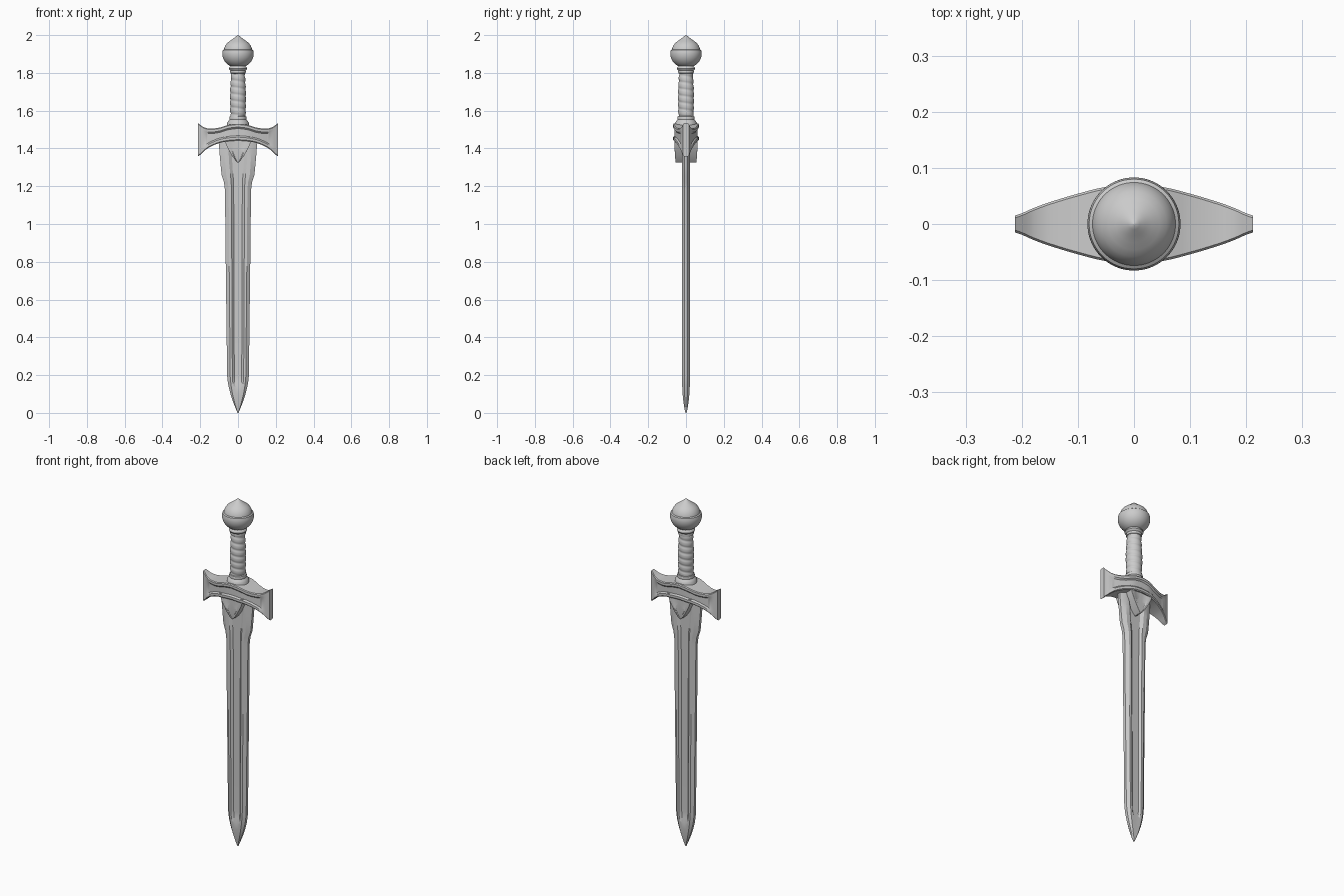
import bpy, bmesh
from math import sin, cos, pi, radians

if "Cube" in bpy.data.objects:
    bpy.data.objects.remove(bpy.data.objects["Cube"])


def interp(table, t):
    """Row values of a table keyed by its first column, at t (smooth spline)."""
    for i in range(len(table) - 1):
        a, b = table[i], table[i + 1]
        if t <= b[0] or i == len(table) - 2:
            p, n = table[max(i - 1, 0)], table[min(i + 2, len(table) - 1)]
            h = b[0] - a[0]
            u = max(0, min(1, (t - a[0]) / h))
            out = []
            for k in range(1, len(a)):
                ma = (b[k] - p[k]) / (b[0] - p[0]) * h
                mb = (n[k] - a[k]) / (n[0] - a[0]) * h
                out.append((2*u**3 - 3*u*u + 1) * a[k] + (u**3 - 2*u*u + u) * ma
                           + (3*u*u - 2*u**3) * b[k] + (u**3 - u*u) * mb)
            return out


def loft(name, rings, angle=30, bevel=0):
    """Skin a list of equal-length point rings and cap both ends."""
    bm = bmesh.new()
    rows = [[bm.verts.new(p) for p in r] for r in rings]
    n = len(rows[0])
    for a, b in zip(rows, rows[1:]):
        for i in range(n):
            j = (i + 1) % n
            bm.faces.new((a[i], a[j], b[j], b[i]))
    bm.faces.new(rows[0][::-1])
    bm.faces.new(rows[-1])
    bmesh.ops.recalc_face_normals(bm, faces=bm.faces)
    me = bpy.data.meshes.new(name)
    bm.to_mesh(me)
    bm.free()
    ob = bpy.data.objects.new(name, me)
    bpy.context.collection.objects.link(ob)
    bpy.ops.object.select_all(action='DESELECT')
    ob.select_set(True)
    bpy.context.view_layer.objects.active = ob
    bpy.ops.object.shade_smooth_by_angle(angle=radians(angle))
    if bevel:
        m = ob.modifiers.new("soft_edges", 'BEVEL')
        m.width, m.segments, m.angle_limit = bevel, 2, radians(35)
    return ob


def four_way(quarter):
    """Mirror a quarter outline (from the +b axis to the +a axis) into a full ring."""
    right = quarter + [(a, -b) for a, b in reversed(quarter)]
    return right + [(-a, b) for a, b in reversed(right)]


def lathe(name, profile, sides=48, angle=30):
    return loft(name, [[(r * cos(2*pi*i/sides), r * sin(2*pi*i/sides), z)
                        for i in range(sides)] for r, z in profile], angle)


# Blade: z, half width, half thickness, fuller half width, fuller depth
blade = [(0, .003, .003, .001, 0), (.02, .011, .008, .003, 0),
         (.06, .027, .014, .008, 0), (.1, .040, .018, .014, 0),
         (.14, .050, .020, .022, .001), (.165, .054, .021, .028, .009),
         (.2, .058, .021, .030, .010), (.4, .060, .021, .031, .010),
         (.8, .065, .021, .033, .010), (1.18, .069, .021, .035, .010),
         (1.22, .074, .021, .036, .010), (1.26, .087, .021, .040, .010),
         (1.31, .092, .021, .046, .010), (1.38, .098, .021, .05, .010),
         (1.46, .104, .021, .05, .010)]
rings = []
for z, w, t, f, d in blade:
    q = [(f * .1, t - d), (f * .65, t - d), (f, t),
         (max(f * 1.15, w * .72), t), (w, t * .4)]
    rings.append([(x, y, z) for x, y in four_way(q)])
loft("blade", rings, 25)

# Crossguard: |x|, top z, bottom z, half depth
guard = [(0, 1.532, 1.442, .068), (.05, 1.525, 1.438, .066), (.1, 1.510, 1.428, .054),
         (.15, 1.505, 1.407, .039), (.18, 1.512, 1.386, .028),
         (.2, 1.525, 1.366, .019), (.212, 1.534, 1.358, .015)]
rings = []
for i in range(-32, 33):
    x = .212 * i / 32
    top, bot, h = interp(guard, abs(x))
    m, s = (top + bot) / 2, (top - bot) / 2
    panel = .007 * min(1, max(0, (.19 - abs(x)) / .03))
    q = [(h * .5, s), (h - .004, s), (h, s - .005), (h, s - .018),
         (h - panel, s - .026)]
    rings.append([(x, y, m + v) for y, v in four_way(q)])
loft("crossguard", rings, 35)

# Pointed tongue below the crossguard, straddling the blade
tongue = [(1.325, .004, .054), (1.335, .013, .056), (1.36, .031, .058),
          (1.39, .048, .060), (1.42, .063, .061), (1.46, .075, .061)]
rings = []
for z, w, h in tongue:
    q = [(w * .1, h - .004), (w * .6, h - .004), (w * .72, h), (w, h)]
    rings.append([(x, y, z) for x, y in four_way(q)])
loft("guard_tongue", rings, 30, .003)

# Grip with a spiral wrap
grip = [(1.55, .040), (1.62, .042), (1.68, .043), (1.75, .040), (1.82, .036)]
rings = []
for k in range(81):
    z = 1.55 + .27 * k / 80
    r = interp(grip, z)[0]
    ring = []
    for i in range(40):
        a = 2 * pi * i / 40
        rr = r - .003 * abs(sin(pi * (z - 1.55) / .036 + a / 2)) ** 4
        ring.append((rr * cos(a), rr * sin(a), z))
    rings.append(ring)
loft("grip", rings, 50)

# Collar where the grip meets the guard
lathe("grip_collar", [(.058, 1.50), (.057, 1.538), (.050, 1.546), (.045, 1.553),
                      (.046, 1.562), (.044, 1.568), (.036, 1.572)], angle=40)

# Rings under the pommel
lathe("pommel_rings", [(.034, 1.795), (.040, 1.799), (.042, 1.806), (.040, 1.812),
                       (.044, 1.815), (.048, 1.822), (.046, 1.830), (.040, 1.836),
                       (.040, 1.85)], angle=40)

# Pommel bowl with a rim, then a domed cap rising to a point
bowl = [(.083 * cos(a), 1.902 + .076 * sin(a))
        for a in [radians(-65 + 5 * i) for i in range(15)]]
cap = [(.080, 1.921), (.074, 1.925), (.0725, 1.932), (.067, 1.945), (.058, 1.957),
       (.046, 1.967), (.033, 1.976), (.021, 1.985), (.010, 1.994), (.001, 2.0)]
lathe("pommel", bowl + cap, 64, 35)
